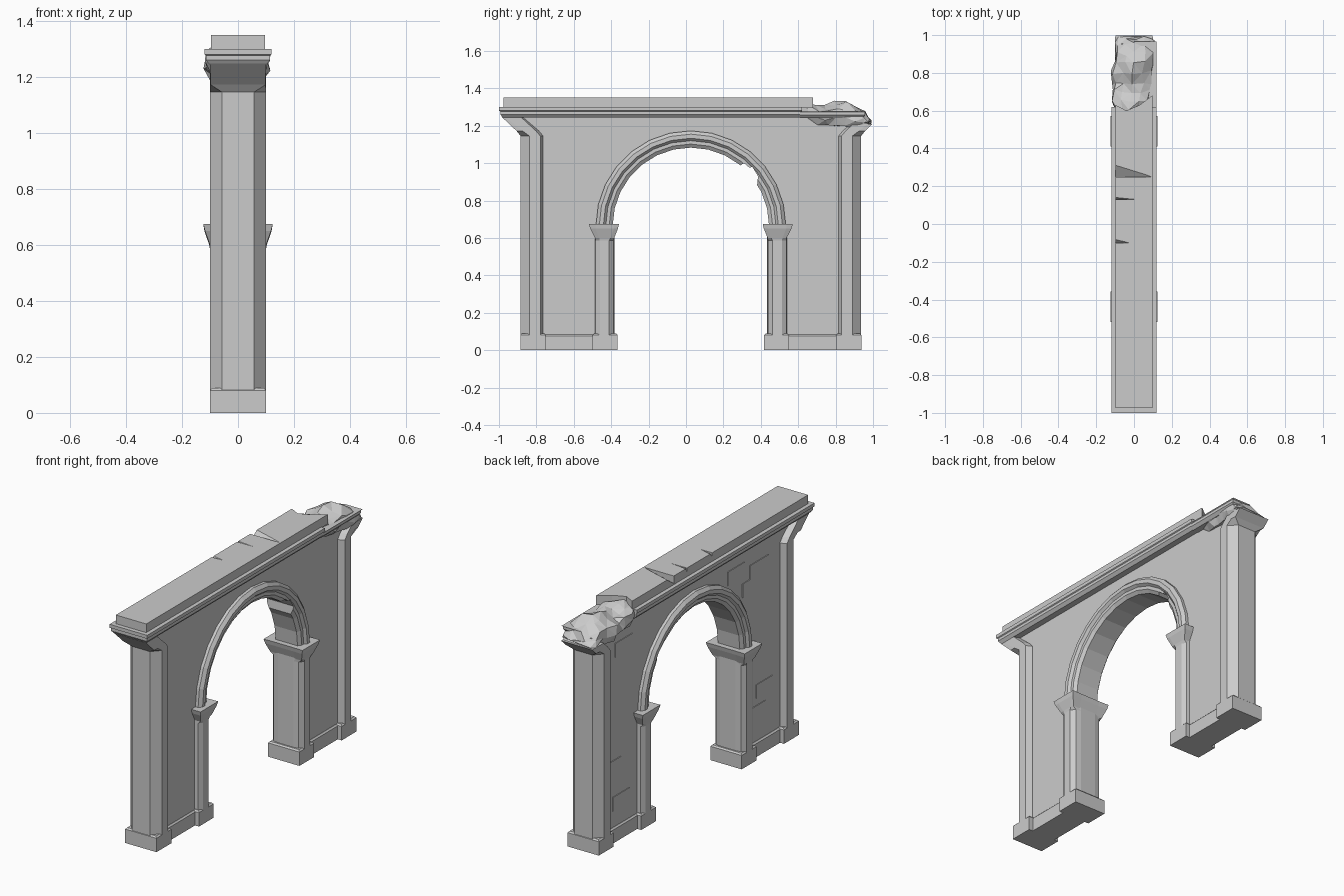
import bpy, bmesh, math, random
from mathutils import Vector

if "Cube" in bpy.data.objects:
    bpy.data.objects.remove(bpy.data.objects["Cube"])

random.seed(4)
C = 0.026          # y of the arch centre line
SPRING = 0.665     # height where the arch begins
SEG = 14


def finish(name, bm):
    bmesh.ops.recalc_face_normals(bm, faces=bm.faces[:])
    me = bpy.data.meshes.new(name)
    bm.to_mesh(me)
    bm.free()
    ob = bpy.data.objects.new(name, me)
    bpy.context.scene.collection.objects.link(ob)
    return ob


def loft(name, rings, closed_ends=True, tri=False):
    bm = bmesh.new()
    vs = [[bm.verts.new(p) for p in r] for r in rings]
    n = len(rings[0])
    for a, b in zip(vs, vs[1:]):
        for i in range(n):
            j = (i + 1) % n
            bm.faces.new((a[i], a[j], b[j], b[i]))
    if closed_ends:
        bm.faces.new(vs[0])
        bm.faces.new(vs[-1])
    if tri:
        bmesh.ops.triangulate(bm, faces=bm.faces[:])
    return finish(name, bm)


def rect(x0, x1, y0, y1, z):
    return [(x0, y0, z), (x1, y0, z), (x1, y1, z), (x0, y1, z)]


def box(name, x0, x1, y0, y1, z0, z1, inset=0.0):
    # block with an optional small sloped top edge
    rings = [rect(x0, x1, y0, y1, z0), rect(x0, x1, y0, y1, z1 - inset)]
    if inset:
        rings.append(rect(x0 + inset, x1 - inset, y0 + inset, y1 - inset, z1))
    return loft(name, rings)


def prism_x(name, pts, x0, x1):
    return loft(name, [[(x, y, z) for y, z in pts] for x in (x0, x1)])


def cut(ob, cutters):
    for c in cutters:
        m = ob.modifiers.new("cut", 'BOOLEAN')
        m.object, m.operation, m.solver = c, 'DIFFERENCE', 'EXACT'
    dg = bpy.context.evaluated_depsgraph_get()
    me = bpy.data.meshes.new_from_object(ob.evaluated_get(dg))
    ob.modifiers.clear()
    ob.data = me
    for c in cutters:
        bpy.data.objects.remove(c)


def arc(r):
    return [(C - r * math.cos(math.pi * i / SEG), SPRING + r * math.sin(math.pi * i / SEG))
            for i in range(SEG + 1)]


# Wall with the arched opening and flared upper ends
hole = arc(0.465)
left = [(C - 0.44, 0), (C - 0.82, 0), (C - 0.82, 1.14), (C - 0.93, 1.25)]
right = [(C + 0.93, 1.25), (C + 0.82, 1.14), (C + 0.82, 0), (C + 0.44, 0)]
inner = [(C + 0.44, SPRING)] + hole[::-1] + [(C - 0.44, SPRING)]
prism_x("wall", left + right + inner, -0.065, 0.065)

# Moulded arch ring, swept around the half circle
half = [(0.508, 0.06), (0.508, 0.082), (0.49, 0.098), (0.468, 0.098),
        (0.455, 0.084), (0.437, 0.084), (0.418, 0.07)]
prof = half + [(r, -x) for r, x in half[::-1]]
rings = []
for i in range(SEG + 1):
    a = math.pi * i / SEG
    rings.append([(x, C - r * math.cos(a), SPRING + r * math.sin(a)) for r, x in prof])
arch = loft("arch_moulding", rings)
chip = prism_x("chip_cutter", [(0.26, 0.97), (0.31, 1.0), (0.34, 0.975), (0.355, 0.98),
                               (0.385, 0.93), (0.38, 0.88), (0.3, 0.88)], -0.09, 0.2)
cut(arch, [chip])

# Everything that stands on both sides of the opening
PIL = [(0.79, 0.07), (0.805, 0.1), (0.863, 0.1), (0.91, 0.057)]
MID = [(0.812, 0.07), (0.828, 0.1), (0.90, 0.1), (0.932, 0.098)]
TOP = [(0.90, 0.07), (0.91, 0.1), (0.99, 0.1), (1.011, 0.1)]
COL = [(0.408, 0.05), (0.413, 0.08), (0.437, 0.1), (0.487, 0.1), (0.51, 0.085), (0.516, 0.05)]
CAP0 = [(0.41, 0.06), (0.41, 0.1), (0.43, 0.103), (0.49, 0.103), (0.512, 0.1), (0.512, 0.06)]
CAP1 = [(0.392, 0.06), (0.39, 0.118), (0.41, 0.12), (0.51, 0.12), (0.538, 0.118), (0.538, 0.06)]
CAP2 = [(0.386, 0.06), (0.384, 0.124), (0.41, 0.124), (0.51, 0.124), (0.545, 0.124), (0.545, 0.06)]


def ring(sec, s, z):
    pts = sec + [(y, -x) for y, x in sec[::-1]]
    return [(x, C + s * y, z) for y, x in pts]


for s, side in ((-1, "left"), (1, "right")):
    # end pillar; its bracket is broken off lower on the right
    t = 1.0 if s < 0 else 0.5
    top = [(a + (c - a) * t, b + (d - b) * t) for (a, b), (c, d) in zip(MID, TOP)]
    loft(side + "_pillar", [ring(PIL, s, 0.05), ring(PIL, s, 1.145), ring(MID, s, 1.172),
                            ring(top, s, 1.172 + 0.075 * t)])
    loft(side + "_column", [ring(COL, s, 0.05), ring(COL, s, 0.61)])
    loft(side + "_capital", [ring(COL, s, 0.585), ring(CAP0, s, 0.6),
                             ring(CAP1, s, 0.65), ring(CAP2, s, 0.675)])

    def yy(a, b):
        return sorted((C + s * a, C + s * b))
    box(side + "_pillar_plinth", -0.1, 0.1, *yy(0.776, 0.912), 0, 0.088, 0.008)
    box(side + "_column_plinth", -0.1, 0.1, *yy(0.391, 0.525), 0, 0.088, 0.008)
    box(side + "_wall_plinth", -0.075, 0.075, *yy(0.5, 0.8), 0, 0.085, 0.008)

# Cornice: full width, then only the surviving strip on the right
steps = [(1.243, 0.1, 0.02), (1.26, 0.115, 0.008), (1.276, 0.115, 0.008),
         (1.28, 0.12, 0), (1.3, 0.12, 0)]
loft("cornice", [rect(-w, w, -1 + d, 0.62, z) for z, w, d in steps])
loft("cornice_remnant", [rect(0.0, w, 0.61, 0.965 - d, z - 0.003) for z, w, d in steps[:4]])

# Parapet with broken end and weathered notches
base = [(-0.097, -0.975), (0.097, -0.975), (0.097, 0.68), (0.03, 0.63), (-0.04, 0.6), (-0.097, 0.63)]
parapet = loft("parapet", [[(x, y, z) for x, y in base] for z in (1.295, 1.35)])


def notch(y0, y1, tip, depth):
    # wedge, deep at the -x edge and running out to a point
    return loft("notch_cutter", [[(-0.13, y0, 1.36), (-0.13, y1, 1.36), (-0.13, y0, 1.35 - depth)],
                                 [(tip, y0, 1.36), (tip, y0 + 0.006, 1.36), (tip, y0, 1.348)]])


cut(parapet, [notch(0.25, 0.335, 0.09, 0.05), notch(0.13, 0.148, 0.0, 0.03),
              notch(-0.1, -0.066, -0.03, 0.03)])

# Crumbled corner: rough stations lofted along y (y, x left, x right, bottom, top)
stations = [(0.595, -0.095, 0.03, 1.25, 1.325), (0.65, -0.118, 0.07, 1.22, 1.33),
            (0.70, -0.115, 0.09, 1.21, 1.31), (0.75, -0.11, 0.1, 1.2, 1.305),
            (0.80, -0.12, 0.1, 1.19, 1.325), (0.85, -0.105, 0.105, 1.19, 1.325),
            (0.90, -0.1, 0.11, 1.19, 1.31), (0.95, -0.1, 0.11, 1.19, 1.27),
            (0.985, -0.095, 0.105, 1.2, 1.235)]
rings = []
for y, xl, xr, zb, zt in stations:
    r = []
    for u, v in ((0.1, 0), (0.9, 0), (1, 0.35), (0.97, 0.75), (0.75, 0.95), (0.5, 1),
                 (0.27, 0.9), (0.04, 0.7), (0, 0.35)):
        j = Vector((random.uniform(-1, 1), random.uniform(-1, 1), random.uniform(-1, 1)))
        r.append((xl + (xr - xl) * u + j.x * 0.006, min(y + j.y * 0.014, 0.995),
                  zb + (zt - zb) * v + j.z * 0.011))
    rings.append(r)
loft("crumbled_corner", rings, tri=True)

# Exposed bricks standing slightly proud of the back face (y, z, length)
bricks = [(0.66, 1.10, 0.16), (0.76, 0.43, 0.14), (0.69, 0.22, 0.15), (-0.57, 1.08, 0.17),
          (-0.36, 1.12, 0.15), (-0.50, 1.0, 0.16), (-0.62, 0.37, 0.15), (-0.55, 0.25, 0.16)]
for i, (y, z, w) in enumerate(bricks):
    box("brick_%d" % i, -0.069, -0.06, y - w / 2, y + w / 2, z - 0.04, z + 0.04)
